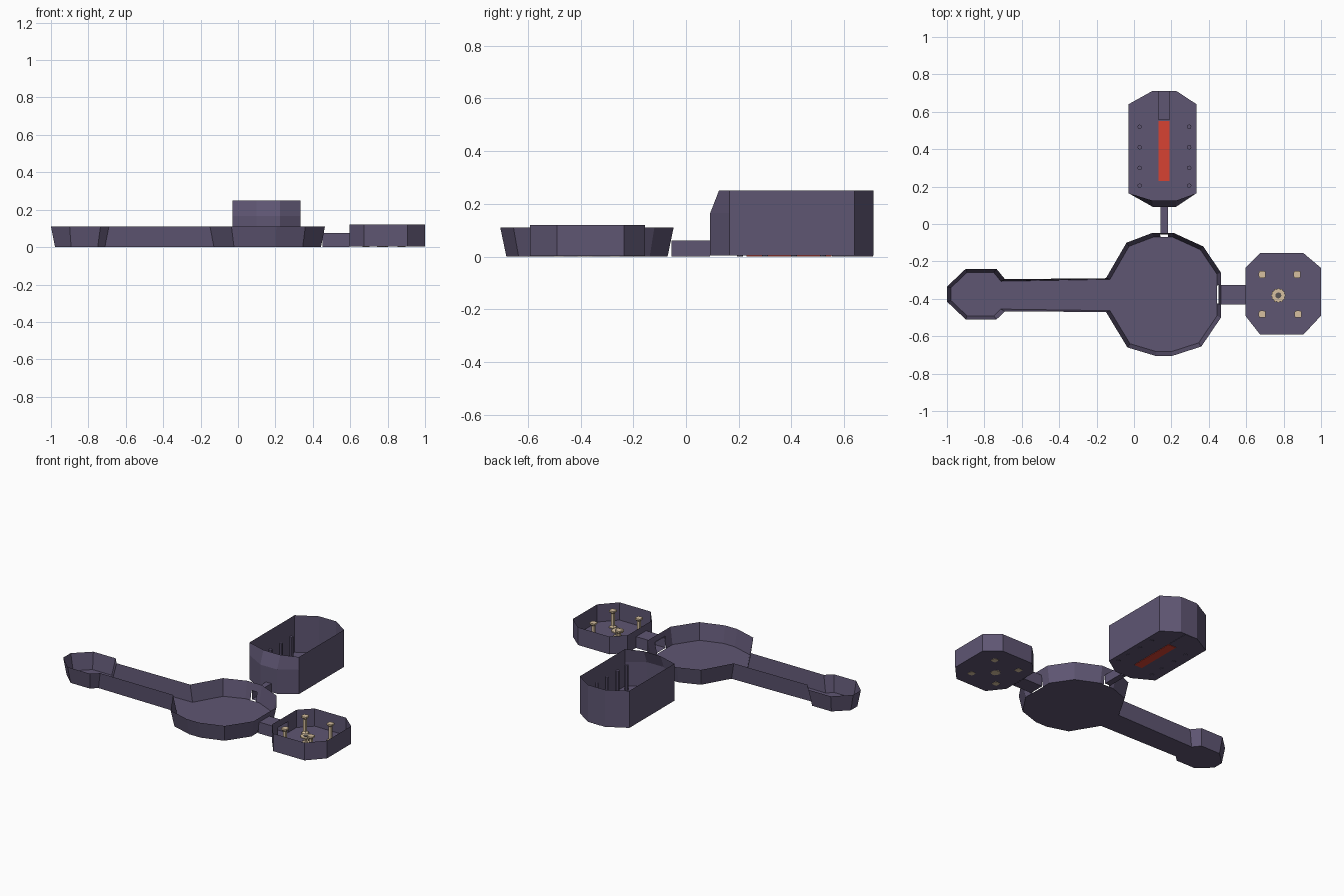
import bpy, bmesh, math
from mathutils import Vector

if "Cube" in bpy.data.objects:
    bpy.data.objects.remove(bpy.data.objects["Cube"])


def material(name, rgb):
    m = bpy.data.materials.new(name)
    m.diffuse_color = (*rgb, 1)
    m.use_nodes = True
    m.node_tree.nodes["Principled BSDF"].inputs["Base Color"].default_value = m.diffuse_color
    return m


PURPLE = material("dusky purple", (0.114, 0.093, 0.171))
RED = material("signal red", (0.68, 0.055, 0.032))
BEIGE = material("warm beige", (0.68, 0.53, 0.35))
GREY = material("dark grey", (0.10, 0.09, 0.09))


def finish(name, bm, mat):
    bmesh.ops.remove_doubles(bm, verts=bm.verts, dist=1e-5)
    me = bpy.data.meshes.new(name)
    bm.to_mesh(me)
    bm.free()
    ob = bpy.data.objects.new(name, me)
    bpy.context.collection.objects.link(ob)
    me.materials.append(mat)
    return ob


def face(bm, pts):
    return bm.faces.new([bm.verts.new(p) for p in pts])


def room(name, rings, opened=(), doors={}):
    """Open-topped shell: floor plus walls through the rings.
    doors maps edge -> (s0, s1, t) fractions of the lowest wall panel."""
    bm = bmesh.new()
    face(bm, rings[0])
    n = len(rings[0])
    for k in range(len(rings) - 1):
        lo, hi = rings[k], rings[k + 1]
        for i in range(n):
            if i in opened:
                continue
            j = (i + 1) % n

            def at(s, t):
                return lo[i].lerp(lo[j], s).lerp(hi[i].lerp(hi[j], s), t)
            panels = [(0, 1, 0, 1)]
            if k == 0 and i in doors:
                s0, s1, t = doors[i]
                panels = [(0, s0, 0, 1), (s1, 1, 0, 1), (s0, s1, t, 1)]
            for a, b, c, d in panels:
                face(bm, [at(a, c), at(a, d), at(b, d), at(b, c)])
    return finish(name, bm, PURPLE)


def ring(pts, z, centre=(0, 0), f=1.0):
    cx, cy = centre
    return [Vector((cx + (x - cx) * f, cy + (y - cy) * f, z)) for x, y in pts]


def box(name, x0, x1, y0, y1, z0, z1, mat, skip_axis=None):
    bm = bmesh.new()
    bmesh.ops.create_cube(bm, size=1)
    for v in bm.verts:
        v.co = ((x0 + x1) / 2 + v.co.x * (x1 - x0),
                (y0 + y1) / 2 + v.co.y * (y1 - y0),
                (z0 + z1) / 2 + v.co.z * (z1 - z0))
    bm.normal_update()
    if skip_axis is not None:   # hollow tunnel: remove both end faces
        ends = [f for f in bm.faces if abs(f.normal[skip_axis]) > 0.9]
        bmesh.ops.delete(bm, geom=ends, context='FACES')
    return finish(name, bm, mat)


def turned(name, x, y, profile, n, mat, star=1.0, turn=0.0):
    """Lathe of (radius, z) pairs; star < 1 pulls in every other vertex."""
    bm = bmesh.new()
    rows = []
    for r, z in profile:
        rows.append([Vector((x + r * (star if i % 2 else 1) * math.cos(turn + math.tau * i / n),
                             y + r * (star if i % 2 else 1) * math.sin(turn + math.tau * i / n), z))
                     for i in range(n)])
    for a, b in zip(rows, rows[1:]):
        for i in range(n):
            j = (i + 1) % n
            face(bm, [a[i], a[j], b[j], b[i]])
    face(bm, rows[0][::-1])
    face(bm, rows[-1])
    return finish(name, bm, mat)


# central hub, walls flaring outward
hub_pts = [(-.15, -.47), (-.15, -.29), (-.04, -.10), (.10, -.047), (.21, -.047),
           (.37, -.12), (.465, -.26), (.465, -.50), (.36, -.655), (.205, -.705),
           (.115, -.705), (-.035, -.66)]
hub_c = (.158, -.375)
hub = [ring(hub_pts, 0, hub_c, .93), ring(hub_pts, .11, hub_c)]
room("hub_room", hub, opened={0}, doors={3: (.36, .75, .55), 6: (.27, .70, .68)})

# small end room on the left
end_pts = [(-.69, -.295), (-.69, -.468), (-.735, -.51), (-.90, -.51),
           (-1, -.415), (-1, -.335), (-.90, -.24), (-.735, -.24)]
end_c = (-.845, -.375)
end = [ring(end_pts, 0, end_c, .86), ring(end_pts, .11, end_c)]
room("end_room", end, opened={0})

# long open corridor between end room and hub
bm = bmesh.new()
section = lambda r, a, b: [r[1][a], r[0][a], r[0][b], r[1][b]]
A, B = section(end, 1, 0), section(hub, 0, 1)
for i in range(3):
    face(bm, [A[i], A[i + 1], B[i + 1], B[i]])
finish("long_corridor", bm, PURPLE)

# octagonal room on the right
right_pts = [(.595, -.49), (.595, -.235), (.675, -.155), (.905, -.155),
             (1, -.235), (1, -.49), (.905, -.592), (.675, -.592)]
room("right_room", [ring(right_pts, .002), ring(right_pts, .12)],
     doors={0: (.24, .65, .62)})

# tall back room with leaning front panel
back_pts = [(.10, .092), (-.03, .165), (-.03, .64), (.10, .712),
            (.225, .712), (.335, .64), (.335, .165), (.225, .092)]
top = ring(back_pts, .25)
top[0].y = top[7].y = .125
room("back_room", [ring(back_pts, .003), ring(back_pts, .165), top],
     doors={7: (.36, .68, .35)})

# covered tunnels
box("right_tunnel", .452, .595, -.43, -.325, 0, .076, PURPLE, 0)
box("back_tunnel", .142, .182, -.055, .092, 0, .06, PURPLE, 1)

# pillars of the back room
for x in (.03, .295):
    for y in (.205, .30, .41, .52):
        turned("back_room_pillar", x, y, [(.012, 0), (.012, .17)], 8, PURPLE)

# red floor strip, channel and hatch
box("red_floor_strip", .132, .19, .23, .552, 0, .008, RED)
box("floor_channel", .132, .19, .555, .71, .001, .016, PURPLE)
box("channel_hatch", .145, .178, .645, .678, .014, .022, PURPLE)

# corner posts with feet and capitals
for x, y in ((.685, -.27), (.872, -.27), (.685, -.482), (.877, -.482)):
    turned("corner_post", x, y,
           [(.024, 0), (.024, .008), (.012, .016), (.012, .098), (.024, .108), (.024, .118)],
           8, BEIGE, star=.8, turn=math.pi / 4)

# central star-edged pedestal
turned("pedestal", .772, -.382,
       [(.03, 0), (.03, .008), (.014, .018), (.014, .035), (.04, .043), (.04, .05)],
       24, BEIGE, star=.85)
turned("pedestal_inset", .772, -.382, [(.016, .048), (.016, .053)], 12, GREY)
